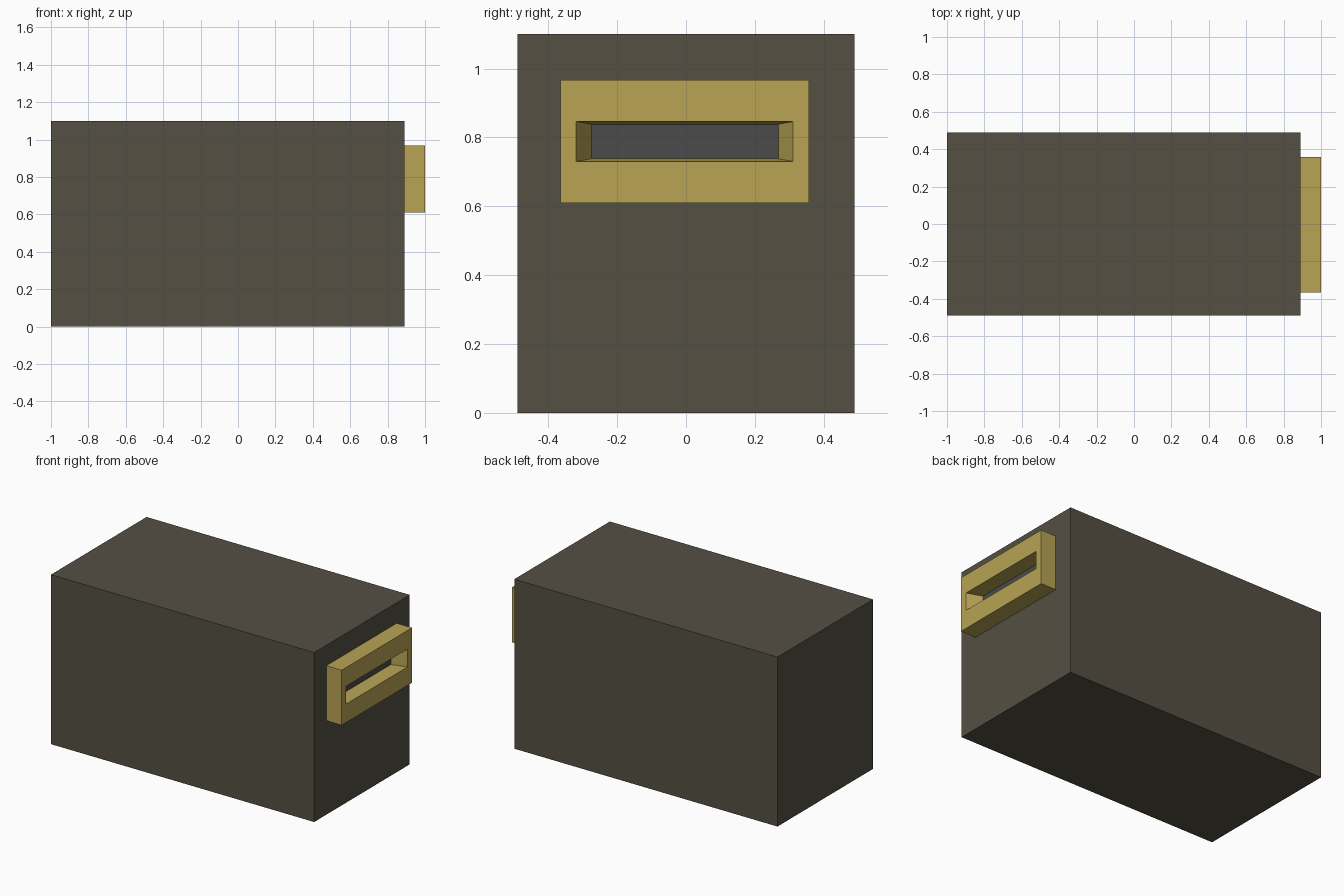
import bpy, bmesh

if "Cube" in bpy.data.objects:
    bpy.data.objects.remove(bpy.data.objects["Cube"])


def material(name, rgb):
    m = bpy.data.materials.new(name)
    m.diffuse_color = (*rgb, 1)
    m.use_nodes = True
    m.node_tree.nodes["Principled BSDF"].inputs["Base Color"].default_value = m.diffuse_color
    return m


def add_object(name, bm, mats):
    bmesh.ops.recalc_face_normals(bm, faces=bm.faces)
    me = bpy.data.meshes.new(name)
    bm.to_mesh(me)
    bm.free()
    for m in mats:
        me.materials.append(m)
    ob = bpy.data.objects.new(name, me)
    bpy.context.collection.objects.link(ob)
    return ob


def rect(bm, x, y0, y1, z0, z1):
    return [bm.verts.new((x, y, z)) for y, z in ((y0, z0), (y1, z0), (y1, z1), (y0, z1))]


def loft(name, rings, mats, start_cap=True):
    """Join rectangular rings in order and cap the ends."""
    bm = bmesh.new()
    loops = [rect(bm, *r) for r in rings]
    for a, b in zip(loops, loops[1:]):
        for i in range(4):
            j = (i + 1) % 4
            bm.faces.new((a[i], a[j], b[j], b[i]))
    if start_cap:
        bm.faces.new(loops[0])
    end = bm.faces.new(loops[-1])
    end.material_index = len(mats) - 1
    return add_object(name, bm, mats)


brown = material("dark_brown", (0.09, 0.08, 0.057))
brass = material("brass", (0.48, 0.37, 0.09))
grey = material("slot_grey", (0.07, 0.07, 0.07))

# Main block
loft("body", [(-1, -0.49, 0.49, 0, 1.1), (0.89, -0.49, 0.49, 0, 1.1)], [brown])

# Raised plate with a tapered slot and a dark slot floor
loft("slot_plate", [
    (0.89, -0.365, 0.357, 0.61, 0.967),
    (1.0, -0.365, 0.357, 0.61, 0.967),
    (1.0, -0.319, 0.311, 0.73, 0.846),
    (0.91, -0.275, 0.268, 0.738, 0.838),
], [brass, grey])
